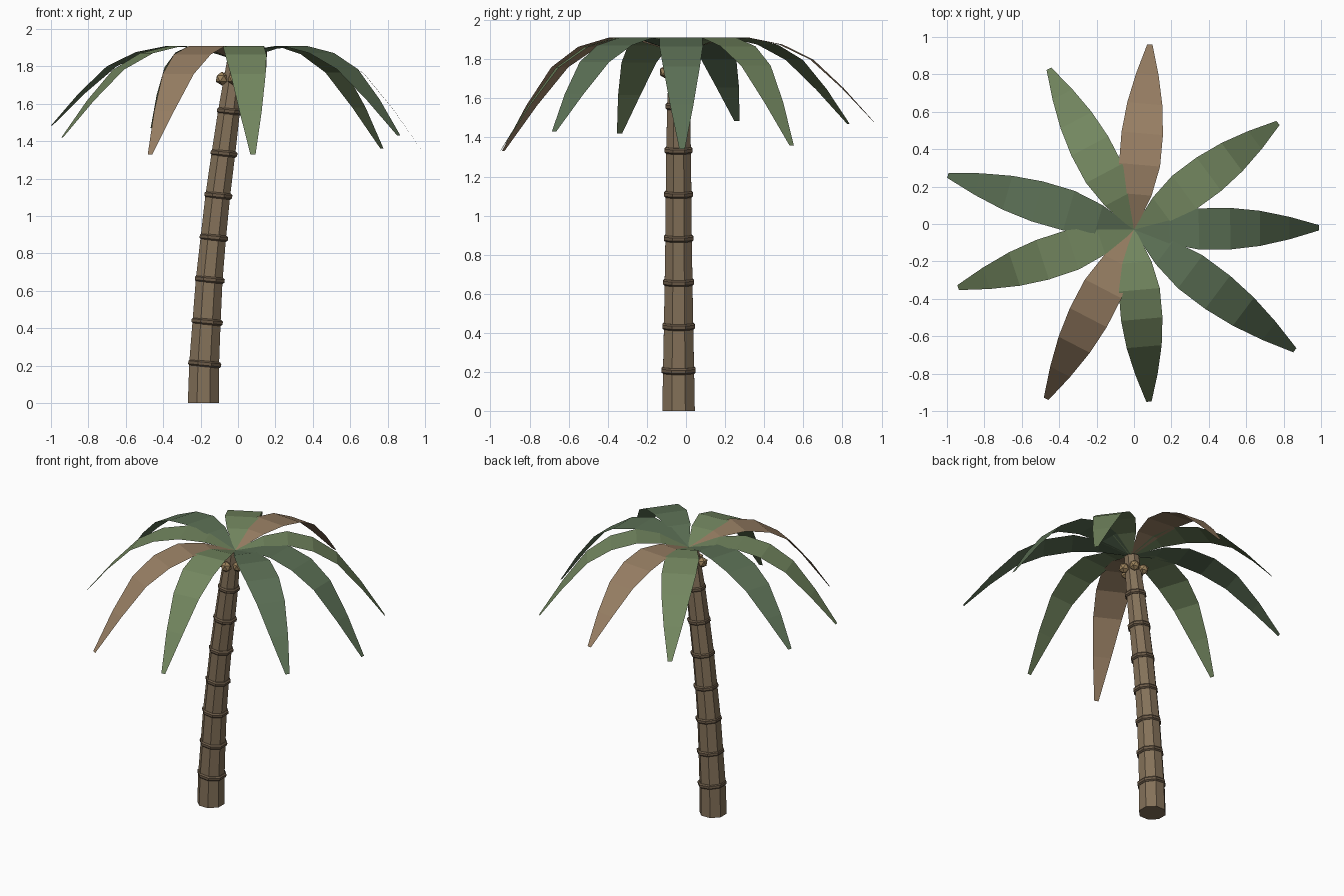
import bpy, bmesh, math
from mathutils import Vector

if "Cube" in bpy.data.objects:
    bpy.data.objects.remove(bpy.data.objects["Cube"])


def material(name, rgb):
    m = bpy.data.materials.new(name)
    m.diffuse_color = (*rgb, 1)
    m.use_nodes = True
    m.node_tree.nodes["Principled BSDF"].inputs["Base Color"].default_value = m.diffuse_color
    return m


BARK = material("bark", (0.23, 0.165, 0.10))
DARK_BARK = material("dark_bark", (0.15, 0.105, 0.065))
LIGHT_GREEN = material("light_green", (0.17, 0.24, 0.115))
DEEP_GREEN = material("deep_green", (0.105, 0.16, 0.09))
DRY = material("dry_leaf", (0.31, 0.21, 0.125))
NUT = material("nut", (0.34, 0.23, 0.11))


def finish(name, bm, mat, recalc=True):
    if recalc:
        bmesh.ops.recalc_face_normals(bm, faces=bm.faces)
    me = bpy.data.meshes.new(name)
    bm.to_mesh(me)
    bm.free()
    me.materials.append(mat)
    ob = bpy.data.objects.new(name, me)
    bpy.context.collection.objects.link(ob)
    return ob


def loft(bm, sections, sides=8):
    """Closed octagonal loft; each section is (centre, radius, tilt)."""
    rings = []
    for c, r, tilt in sections:
        ring = []
        for i in range(sides):
            a = math.tau * (i + 0.5) / sides
            x, y = r * math.cos(a), r * math.sin(a)
            ring.append(bm.verts.new(c + Vector((x, y, -x * tilt))))
        rings.append(ring)
    for lo, hi in zip(rings, rings[1:]):
        for i in range(sides):
            j = (i + 1) % sides
            bm.faces.new((lo[i], lo[j], hi[j], hi[i]))
    bm.faces.new(rings[0][::-1])
    bm.faces.new(rings[-1])


# Leaning trunk: path of centre x, height, radius
PATH = [(-0.185, 0.0, 0.090), (-0.181, 0.21, 0.086), (-0.168, 0.435, 0.081),
        (-0.154, 0.66, 0.077), (-0.132, 0.885, 0.073), (-0.108, 1.11, 0.071),
        (-0.078, 1.335, 0.068), (-0.048, 1.56, 0.063), (-0.012, 1.83, 0.050)]
bm = bmesh.new()
loft(bm, [(Vector((x, -0.038, z)), r, 0 if z == 0 else 0.1) for x, z, r in PATH])
finish("trunk", bm, BARK)

# Raised bark rings at the joints
bm = bmesh.new()
for x, z, r in PATH[1:-1]:
    c = Vector((x + 0.003, -0.038, z))
    up = Vector((0.002, 0, 0.016))
    loft(bm, [(c - up, r, 0.1), (c - up * 0.5, r + 0.009, 0.1),
              (c + up * 0.5, r + 0.009, 0.1), (c + up, r, 0.1)])
finish("bark_rings", bm, DARK_BARK)

# Cluster of nuts below the crown
bm = bmesh.new()
for k in range(5):
    a = math.radians(57 + 72 * k)
    nut = bmesh.ops.create_icosphere(bm, subdivisions=1, radius=0.037)
    bmesh.ops.translate(bm, verts=nut["verts"], vec=(
        -0.025 + 0.065 * math.cos(a), -0.036 + 0.065 * math.sin(a), 1.735))
finish("nuts", bm, NUT)

# Fronds: (share of length, half width, share of droop)
APEX, CREST = Vector((0.0, -0.03, 1.83)), 1.91
PROFILE = [(0, 0.006, None), (0.19, 0.078, 0.03), (0.35, 0.110, 0.0),
           (0.52, 0.111, 0.08), (0.68, 0.094, 0.26), (0.84, 0.060, 0.60),
           (1.0, 0.014, 1.0)]


def frond(name, tip, mat):
    run = Vector((tip[0] - APEX.x, tip[1] - APEX.y, 0))
    side = Vector((-run.y, run.x, 0)).normalized()
    bm = bmesh.new()
    prev = None
    for t, w, droop in PROFILE:
        p = APEX + run * t
        if droop is not None:
            p.z = CREST - droop * (CREST - tip[2])
        pair = [bm.verts.new(p + side * w), bm.verts.new(p - side * w)]
        if prev:
            bm.faces.new((prev[0], prev[1], pair[1], pair[0]))
        prev = pair
    finish(name, bm, mat, recalc=False)


FRONDS = [((0.99, -0.02, 1.34), DEEP_GREEN), ((0.77, 0.54, 1.36), LIGHT_GREEN),
          ((0.085, 0.96, 1.48), DRY), ((-0.455, 0.83, 1.47), LIGHT_GREEN),
          ((-0.995, 0.26, 1.485), DEEP_GREEN), ((-0.94, -0.34, 1.42), LIGHT_GREEN),
          ((-0.47, -0.935, 1.33), DRY), ((0.08, -0.95, 1.33), LIGHT_GREEN),
          ((0.86, -0.675, 1.43), DEEP_GREEN)]
for n, (tip, mat) in enumerate(FRONDS, 1):
    frond(f"frond_{n}", tip, mat)
